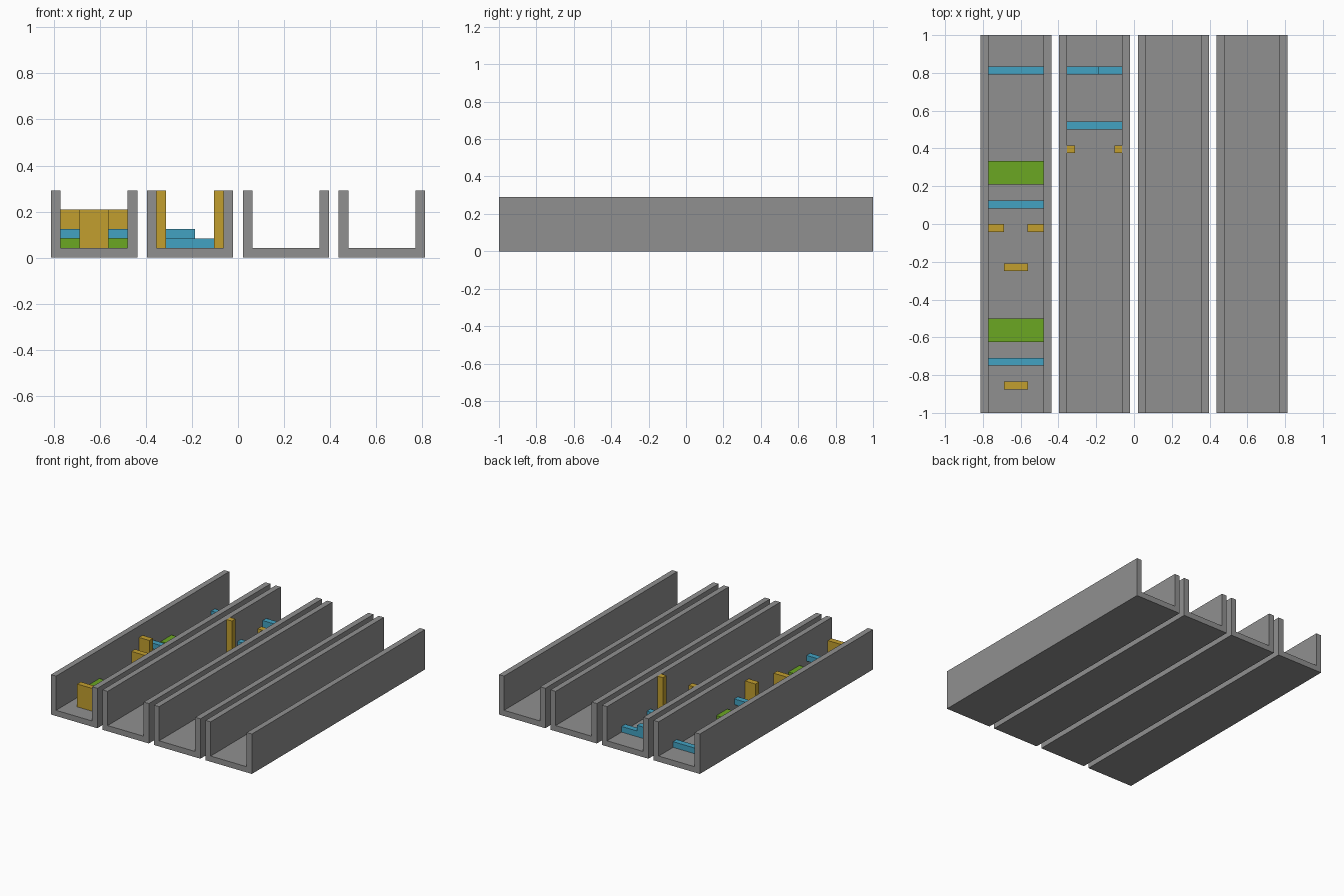
import bpy
import bmesh
from mathutils import Vector

U = 1 / 24  # grid module: wall thickness

if "Cube" in bpy.data.objects:
    bpy.data.objects.remove(bpy.data.objects["Cube"], do_unlink=True)


def make_material(name, rgb):
    mat = bpy.data.materials.new(name)
    mat.use_nodes = True
    mat.diffuse_color = (*rgb, 1)
    bsdf = next(n for n in mat.node_tree.nodes if n.type == "BSDF_PRINCIPLED")
    bsdf.inputs["Base Color"].default_value = (*rgb, 1)
    return mat


GREY = make_material("grey", (0.28, 0.28, 0.28))
BLUE = make_material("blue", (0.055, 0.36, 0.54))
YELLOW = make_material("yellow", (0.54, 0.345, 0.028))
GREEN = make_material("green", (0.145, 0.385, 0.016))


def extrude_profile(name, profile, y0, y1, mat):
    """Extrude an x-z profile, given in modules, from y0 to y1."""
    bm = bmesh.new()
    face = bm.faces.new([bm.verts.new((x * U, y0 * U, z * U)) for x, z in profile])
    moved = bmesh.ops.extrude_face_region(bm, geom=[face], use_keep_orig=True)
    verts = [v for v in moved["geom"] if isinstance(v, bmesh.types.BMVert)]
    bmesh.ops.translate(bm, verts=verts, vec=Vector((0, (y1 - y0) * U, 0)))
    bmesh.ops.recalc_face_normals(bm, faces=bm.faces)
    mesh = bpy.data.meshes.new(name)
    bm.to_mesh(mesh)
    bm.free()
    mesh.materials.append(mat)
    obj = bpy.data.objects.new(name, mesh)
    bpy.context.collection.objects.link(obj)
    return obj


def block(name, lane, x, y, z, mat):
    """Box inside a lane; x is measured from the lane's inner wall."""
    left = lane_start(lane) + 1
    (a, b), (lo, hi) = (left + x[0], left + x[1]), z
    extrude_profile(name, [(a, lo), (b, lo), (b, hi), (a, hi)], *y, mat)


def lane_start(lane):
    return -19.5 + 10 * lane


# Four open channels
for lane in range(4):
    s = lane_start(lane)
    u_shape = [(s, 0), (s + 9, 0), (s + 9, 7), (s + 8, 7),
               (s + 8, 1), (s + 1, 1), (s + 1, 7), (s, 7)]
    extrude_profile(f"channel_{lane + 1}", u_shape, -24, 24, GREY)

FULL = (0, 7)

# First channel: posts, raised bars, low platforms and an end step
for i, y in enumerate((-21, -6)):
    block(f"middle_post_{i + 1}", 0, (2, 5), (y, y + 1), (1, 5), YELLOW)
for side, x in (("right", (0, 2)), ("left", (5, 7))):
    block(f"side_post_{side}", 0, x, (-1, 0), (1, 5), YELLOW)
for i, y in enumerate((-18, 2)):
    block(f"raised_bar_{i + 1}", 0, FULL, (y, y + 1), (2, 3), BLUE)
    block(f"low_platform_{i + 1}", 0, FULL, (y + 3, y + 6), (1, 2), GREEN)
block("end_step", 0, FULL, (19, 20), (1, 2), BLUE)

# Second channel: gate pillars, a step and a two-level step
for side, x in (("right", (0, 1)), ("left", (6, 7))):
    block(f"gate_pillar_{side}", 1, x, (9, 10), (1, 7), YELLOW)
block("step", 1, FULL, (12, 13), (1, 2), BLUE)
s = lane_start(1) + 1
two_level = [(s, 1), (s + 7, 1), (s + 7, 2), (s + 4, 2), (s + 4, 3), (s, 3)]
extrude_profile("two_level_step", two_level, 19, 20, BLUE)
